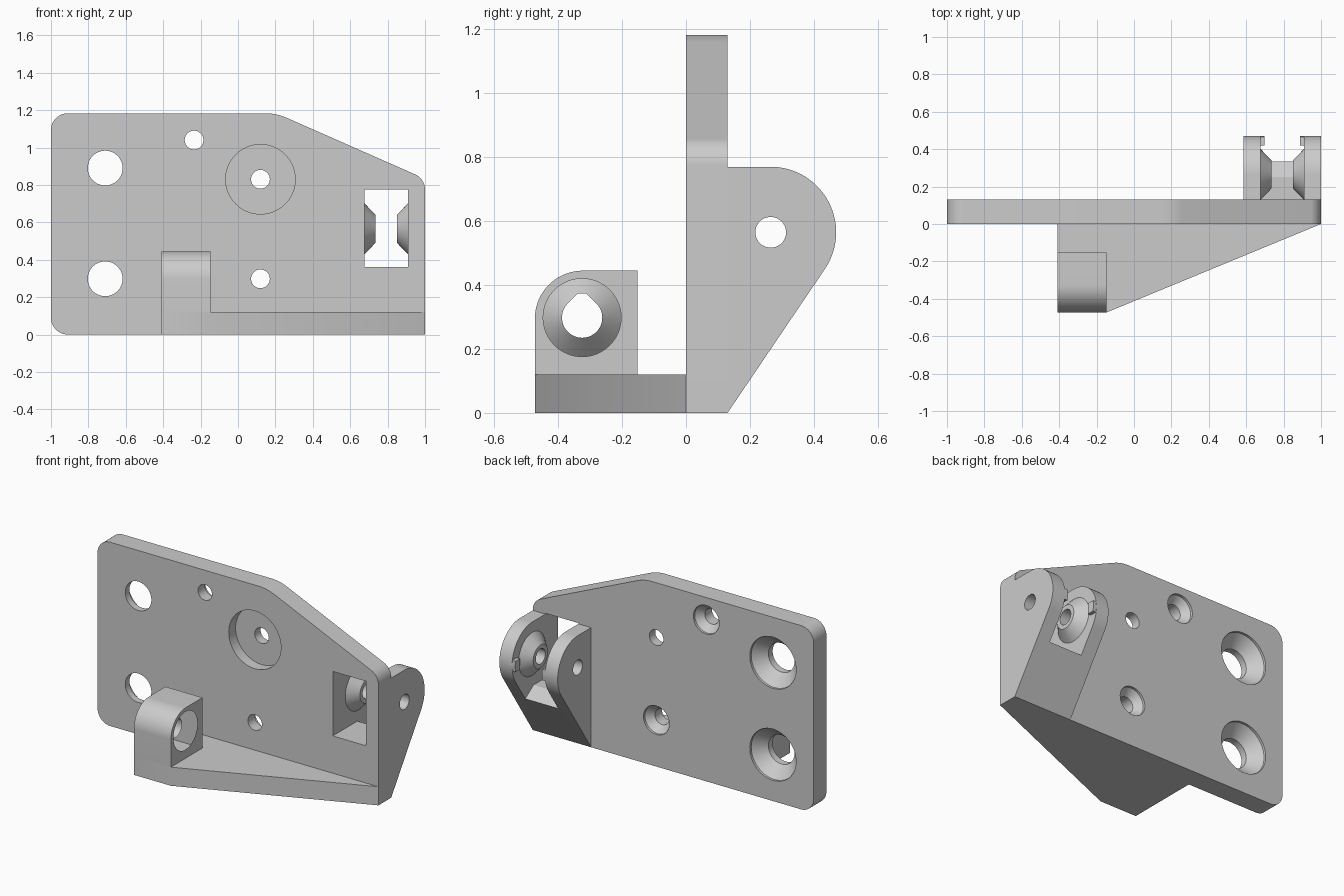
import bpy
import bmesh
from math import sin, cos, pi, radians, tan
from mathutils import Vector

if "Cube" in bpy.data.objects:
    bpy.data.objects.remove(bpy.data.objects["Cube"], do_unlink=True)

grey = bpy.data.materials.new("plain grey")
grey.use_nodes = True
colour = (0.6, 0.6, 0.6, 1)
grey.diffuse_color = colour
grey.node_tree.nodes["Principled BSDF"].inputs["Base Color"].default_value = colour


def place(axis, t, u, v):
    return {"x": (t, u, v), "y": (u, t, v), "z": (u, v, t)}[axis]


def loft(name, axis, sections):
    """Closed solid through (position, outline) sections along an axis."""
    bm = bmesh.new()
    rings = [[bm.verts.new(place(axis, t, u, v)) for u, v in pts] for t, pts in sections]
    n = len(rings[0])
    for a, b in zip(rings, rings[1:]):
        for i in range(n):
            j = (i + 1) % n
            bm.faces.new((a[i], a[j], b[j], b[i]))
    bm.faces.new(rings[0])
    bm.faces.new(rings[-1])
    bmesh.ops.recalc_face_normals(bm, faces=bm.faces)
    mesh = bpy.data.meshes.new(name)
    bm.to_mesh(mesh)
    bm.free()
    mesh.materials.append(grey)
    obj = bpy.data.objects.new(name, mesh)
    bpy.context.collection.objects.link(obj)
    return obj


def prism(name, axis, pts, a, b):
    return loft(name, axis, [(a, pts), (b, pts)])


def lathe(name, axis, centre, profile, n=64):
    ring = [(cos(2 * pi * i / n), sin(2 * pi * i / n)) for i in range(n)]
    return loft(name, axis, [(t, [(centre[0] + r * c, centre[1] + r * s) for c, s in ring])
                             for t, r in profile])


def rounded(corners, steps=20):
    """Outline from (u, v, radius) corners, with tangent fillets."""
    out = []
    for i, (u, v, r) in enumerate(corners):
        p = Vector((u, v))
        if r == 0:
            out.append(p)
            continue
        a = (Vector(corners[i - 1][:2]) - p).normalized()
        b = (Vector(corners[(i + 1) % len(corners)][:2]) - p).normalized()
        half = a.angle(b) / 2
        centre = p + (a + b).normalized() * r / sin(half)
        start = p + a * r / tan(half) - centre
        end = p + b * r / tan(half) - centre
        sweep = pi - 2 * half
        for k in range(steps + 1):
            f = k / steps
            out.append(centre + (start * sin((1 - f) * sweep) + end * sin(f * sweep)) / sin(sweep))
    return out


def combine(obj, tools, operation="DIFFERENCE"):
    bpy.context.view_layer.objects.active = obj
    for tool in tools:
        mod = obj.modifiers.new("boolean", "BOOLEAN")
        mod.operation = operation
        mod.solver = "EXACT"
        mod.object = tool
        bpy.ops.object.modifier_apply(modifier=mod.name)
        bpy.data.objects.remove(tool, do_unlink=True)


THICK = 0.13
PIVOT = (0.265, 0.565)
SLOT = (0.675, 0.91)

# Mounting plate with rounded corners and a sloping shoulder
plate = prism("mounting_plate", "y", rounded([
    (-1, 0, 0.09), (-1, 1.183, 0.09), (0.205, 1.183, 0.28), (1, 0.833, 0.09), (1, 0, 0)]), 0, THICK)


def countersink(centre, r, wide):
    rim = THICK - 0.015
    return lathe("hole_cutter", "y", centre, [
        (-0.05, r), (rim - (wide - r), r), (rim, wide), (THICK + 0.05, wide)])


window = [(SLOT[0], 0.36), (SLOT[1], 0.36), (SLOT[1], 0.775), (SLOT[0], 0.775)]
combine(plate, [
    countersink((-0.71, 0.89), 0.093, 0.165),
    countersink((-0.71, 0.298), 0.093, 0.165),
    countersink((-0.235, 1.04), 0.05, 0.092),
    countersink((0.12, 0.298), 0.05, 0.092),
    lathe("bore_cutter", "y", (0.12, 0.83), [(-0.05, 0.186), (0.07, 0.186)]),
    lathe("hole_cutter", "y", (0.12, 0.83), [(-0.05, 0.05), (0.2, 0.05)]),
    prism("window_cutter", "y", window, -0.05, 0.2)])

# Rear clevis: two round-ended cheeks around a slot
clevis = prism("rear_clevis", "x", rounded([
    (THICK, 0, 0), (THICK, 0.77, 0), (0.651, 0.77, 0.205)], 40), 0.585, 1)
combine(clevis, [prism("slot_cutter", "x", [
    (0.05, 0.36), (0.25, 0.36), (0.55, 0.16), (0.7, 0.16), (0.7, 0.9), (0.05, 0.9)], *SLOT)])

# Conical bosses and small stop nubs on the inside of each cheek
for wall, way in ((SLOT[0], 1), (SLOT[1], -1)):
    nub = [(0.42, 0.53), (0.466, 0.53), (0.47, 0.565), (0.466, 0.6), (0.42, 0.6)]
    combine(clevis, [
        lathe("pivot_boss", "x", PIVOT, [(wall - 0.03 * way, 0.138), (wall, 0.138),
                                         (wall + 0.06 * way, 0.075)]),
        prism("stop_nub", "x", nub, wall - 0.03 * way, wall + 0.022 * way)], "UNION")
combine(clevis, [lathe("pin_cutter", "x", PIVOT, [(0.5, 0.048), (1.1, 0.048)])])

# Front bracket: tapering foot
foot = prism("bracket_foot", "z", [(-0.41, 0), (-0.41, -0.473), (-0.147, -0.473), (1, 0)], 0, 0.12)

# Front knuckle with a teardrop hole and conical sockets
LEFT, RIGHT = -0.41, -0.147
knuckle = prism("bracket_knuckle", "x", rounded([
    (-0.473, 0.12, 0), (-0.473, 0.445, 0.15), (-0.152, 0.445, 0), (-0.152, 0.12, 0)]), LEFT, RIGHT)
HOLE = (-0.325, 0.298)
angles = [radians(135 + 270 * i / 48) for i in range(49)]
tear = [(HOLE[0] + 0.063 * cos(a), HOLE[1] + 0.063 * sin(a)) for a in angles]
tear += [(HOLE[0] + s * 0.014, HOLE[1] + 0.075) for s in (1, -1)]
combine(knuckle, [prism("tear_cutter", "x", tear, LEFT - 0.1, RIGHT + 0.1)])
for face, way in ((LEFT, 1), (RIGHT, -1)):
    combine(knuckle, [lathe("socket_cutter", "x", HOLE, [
        (face - 0.05 * way, 0.122), (face + 0.012 * way, 0.122), (face + 0.07 * way, 0.062)])])

# Smooth the round surfaces and keep crisp edges
for part in (plate, clevis, foot, knuckle):
    bpy.ops.object.select_all(action="DESELECT")
    part.select_set(True)
    bpy.context.view_layer.objects.active = part
    bpy.ops.object.shade_smooth_by_angle(angle=radians(25))
